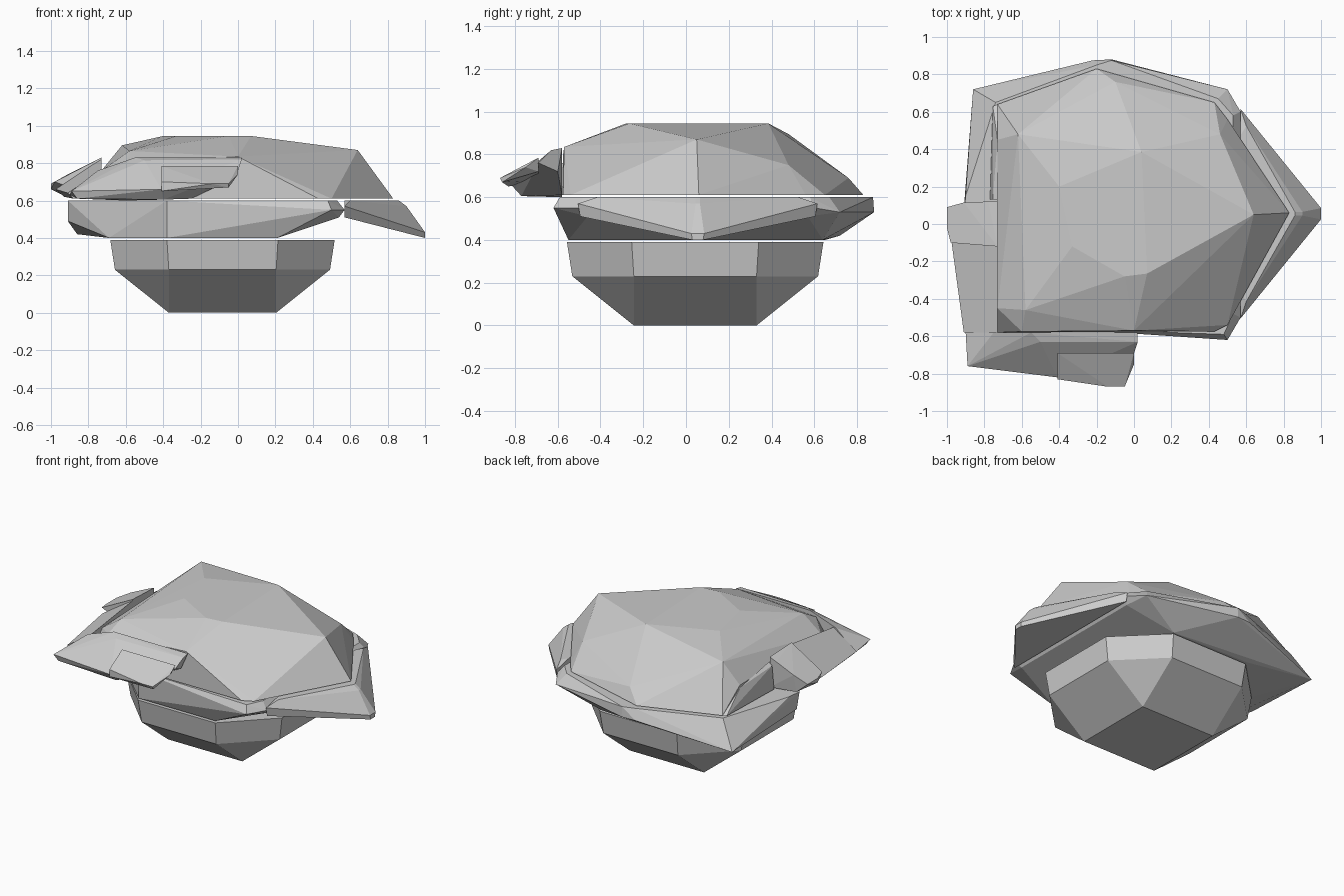
import bpy, bmesh, math


def hull(name, pts):
    """Faceted solid wrapped tightly around a few key points."""
    bm = bmesh.new()
    for p in pts:
        bm.verts.new(p)
    bmesh.ops.convex_hull(bm, input=bm.verts[:])
    loose = [v for v in bm.verts if not v.link_faces]
    bmesh.ops.delete(bm, geom=loose, context='VERTS')
    bmesh.ops.dissolve_limit(bm, angle_limit=math.radians(2),
                             verts=bm.verts[:], edges=bm.edges[:])
    bmesh.ops.recalc_face_normals(bm, faces=bm.faces[:])
    me = bpy.data.meshes.new(name)
    bm.to_mesh(me)
    bm.free()
    ob = bpy.data.objects.new(name, me)
    bpy.context.collection.objects.link(ob)
    return ob


def level(z, xy):
    return [(x, y, z) for x, y in xy]


def octagon(cx, cy, r, h):
    """Octagon with flats at distance r and half flat length h."""
    return [(cx + sx * a, cy + sy * b) for a, b in ((r, h), (h, r))
            for sx in (-1, 1) for sy in (-1, 1)]


# Base: square foot widening to an octagonal collar
cx, cy, h = -0.083, 0.043, 0.287
foot = [(cx + sx * h, cy + sy * h) for sx in (-1, 1) for sy in (-1, 1)]
hull("base", level(0, foot) + level(0.23, octagon(cx, cy, 0.575, h))
     + level(0.39, octagon(cx, cy, 0.60, 0.297)))

# Rim: middle slab with tapering underside and a drooping back-left corner
hull("rim",
     level(0.60, [(-0.74, 0.65), (-0.20, 0.85), (-0.12, 0.875), (0.45, 0.67),
                  (0.53, 0.58), (0.53, -0.48), (0.48, -0.59),
                  (-0.38, -0.56), (-0.91, 0.05), (-0.90, 0.15)])
     + level(0.40, [(-0.69, -0.25), (-0.69, 0.34), (-0.38, -0.55),
                    (0.21, -0.55), (0.21, 0.64), (-0.38, 0.65)])
     + [(0.54, 0.57, 0.51), (0.54, -0.46, 0.51), (0.57, 0.60, 0.55),
        (0.57, -0.50, 0.55), (-0.91, 0.08, 0.49), (-0.86, 0.72, 0.42),
        (-0.22, 0.875, 0.53), (-0.12, 0.88, 0.53), (0.50, -0.62, 0.55),
        (0.50, 0.72, 0.53)])

# Beak: drooping wedge on the right, mirrored about its own ridge
ridge = 0.055
hull("beak", [(x, ridge + s * y, z) for s in (-1, 1) for x, y, z in (
    (0.57, 0.55, 0.51), (0.57, 0.56, 0.57), (0.60, 0.47, 0.60),
    (0.57, 0.42, 0.60), (0.86, 0.01, 0.60), (0.57, 0.01, 0.53),
    (1.00, 0.025, 0.40), (1.00, 0.03, 0.43), (0.90, 0.01, 0.57))])

# Dome: faceted cap with upright cut faces on the front and left
hull("dome",
     level(0.61, [(-0.73, 0.64), (-0.20, 0.83), (0.43, 0.65), (0.50, 0.56),
                  (0.83, 0.06), (0.50, -0.54), (0.43, -0.575),
                  (-0.73, -0.58)])
     + level(0.945, [(-0.40, 0.20), (0.04, 0.385), (-0.33, -0.12),
                     (0.07, -0.265), (-0.05, -0.28)])
     + [(0.64, 0.05, 0.87), (-0.10, 0.76, 0.69), (-0.62, 0.48, 0.895),
        (-0.58, -0.46, 0.865), (0.00, -0.57, 0.835), (-0.60, -0.575, 0.80),
        (-0.73, 0.45, 0.75), (-0.73, -0.45, 0.76), (0.46, 0.48, 0.75)])

# Trim strip along the left cut face of the dome
hull("left_trim",
     [(-0.73, 0.64, 0.61), (-0.755, 0.63, 0.61), (-0.77, 0.13, 0.61),
      (-0.73, 0.13, 0.61), (-0.73, 0.45, 0.73), (-0.755, 0.13, 0.77),
      (-0.73, 0.13, 0.79)])

# Front brim: broad flap plus a thinner overlapping plate
hull("front_brim",
     [(-0.90, -0.58, 0.63), (-0.75, -0.58, 0.76), (-0.55, -0.58, 0.83),
      (0.02, -0.58, 0.83), (0.02, -0.63, 0.82), (0.00, -0.69, 0.76),
      (-0.50, -0.63, 0.815), (-0.02, -0.60, 0.72), (-0.89, -0.76, 0.65),
      (-0.86, -0.75, 0.61), (-0.41, -0.82, 0.66), (-0.40, -0.77, 0.605),
      (-0.60, -0.58, 0.60), (-0.25, -0.58, 0.61)])
hull("front_plate",
     [(-0.41, -0.69, 0.785), (0.00, -0.69, 0.785), (-0.41, -0.83, 0.70),
      (-0.41, -0.83, 0.65), (-0.14, -0.87, 0.69), (-0.05, -0.87, 0.69),
      (-0.05, -0.86, 0.67), (0.00, -0.75, 0.74), (-0.41, -0.69, 0.68),
      (-0.03, -0.69, 0.72)])

# Left brim: two overlapping flaps
hull("left_brim_front",
     [(-0.73, -0.58, 0.76), (-0.91, -0.58, 0.64), (-0.88, -0.58, 0.61),
      (-0.73, -0.58, 0.61), (-0.73, -0.12, 0.82), (-0.78, -0.11, 0.79),
      (-0.975, -0.10, 0.66), (-0.93, -0.10, 0.62), (-0.73, -0.10, 0.61)])
hull("left_brim_back",
     [(-0.73, -0.12, 0.83), (-0.73, 0.12, 0.82), (-0.78, 0.12, 0.80),
      (-0.91, 0.115, 0.74), (-1.00, 0.09, 0.69), (-1.00, -0.02, 0.69),
      (-1.00, -0.02, 0.66), (-0.98, -0.10, 0.70), (-0.92, 0.10, 0.62),
      (-0.73, 0.12, 0.61), (-0.73, -0.12, 0.61)])
